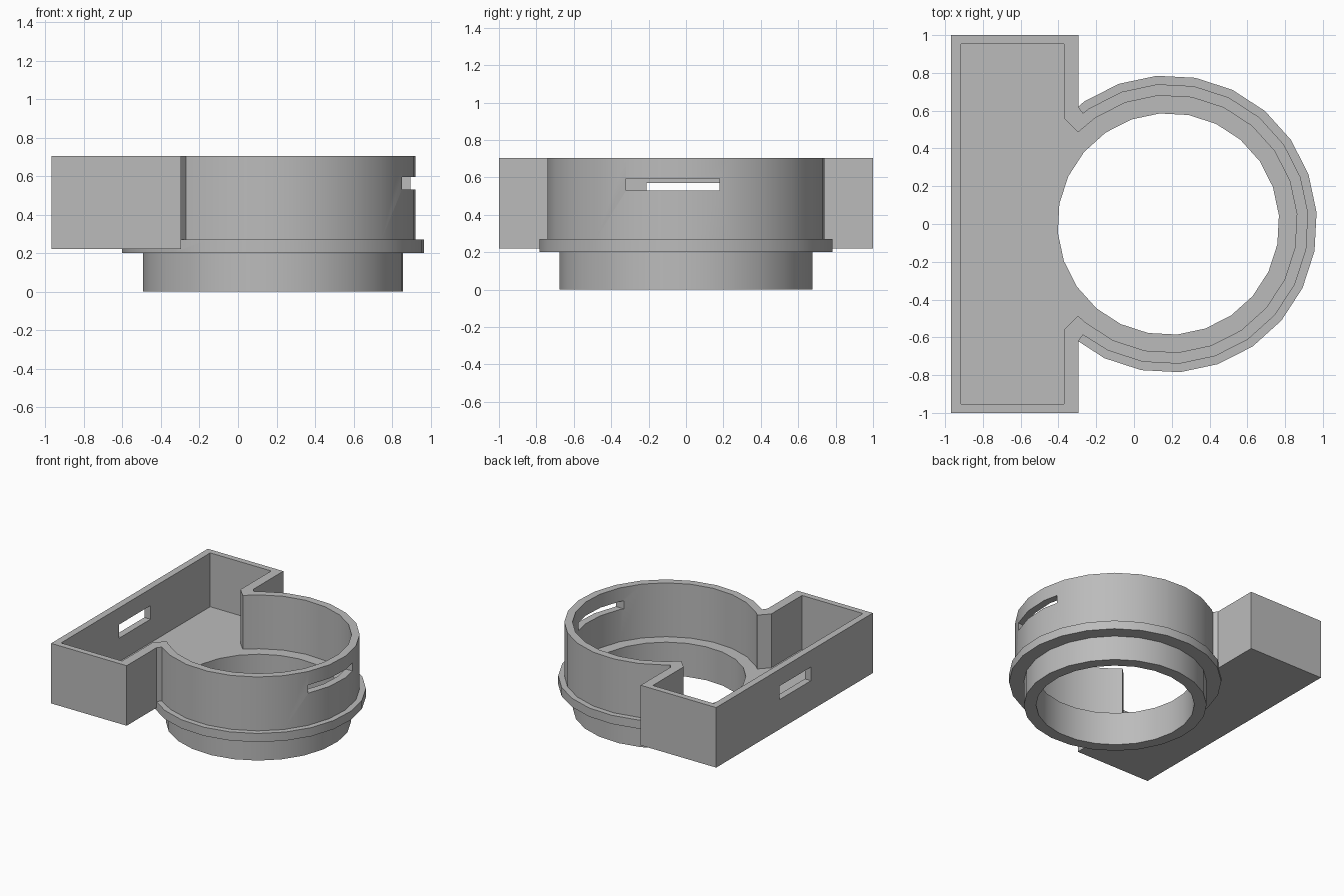
import bpy, bmesh
from math import cos, sin, radians

cube = bpy.data.objects.get("Cube")
if cube:
    bpy.data.objects.remove(cube, do_unlink=True)

CX, SIDES, PHASE = 0.182, 24, 4.5      # ring centre and facets
FLOOR, TOP = 0.27, 0.705

grey = bpy.data.materials.new("plain grey")
grey.use_nodes = True
colour = (0.5, 0.5, 0.5, 1)
grey.diffuse_color = colour
grey.node_tree.nodes["Principled BSDF"].inputs["Base Color"].default_value = colour


def arc(radius, limit=180):
    """Points on the ring, anticlockwise, within +-limit degrees of +x."""
    angles = [PHASE + 360 / SIDES * k for k in range(-SIDES // 2, SIDES // 2)]
    return [(CX + radius * cos(radians(a)), radius * sin(radians(a)))
            for a in angles if abs(a) < limit or limit == 180]


def prism(name, points, z0, z1):
    bm = bmesh.new()
    face = bm.faces.new([bm.verts.new((x, y, z0)) for x, y in points])
    top = bmesh.ops.extrude_face_region(bm, geom=[face])["geom"]
    bmesh.ops.translate(bm, vec=(0, 0, z1 - z0),
                        verts=[v for v in top if isinstance(v, bmesh.types.BMVert)])
    bmesh.ops.recalc_face_normals(bm, faces=bm.faces)
    mesh = bpy.data.meshes.new(name)
    bm.to_mesh(mesh)
    bm.free()
    obj = bpy.data.objects.new(name, mesh)
    bpy.context.collection.objects.link(obj)
    mesh.materials.append(grey)
    return obj


def block(name, x0, x1, y0, y1, z0, z1):
    return prism(name, [(x0, y0), (x1, y0), (x1, y1), (x0, y1)], z0, z1)


def outline(side, ring):
    """Tray corners and neck for y > 0, mirrored round the ring arc."""
    mirrored = [(x, -y) for x, y in side]
    return mirrored + ring + side[::-1]


# Tray and ring wall share one outline, hollowed by a smaller one
outer = outline([(-0.97, 1), (-0.295, 1), (-0.295, 0.62), (-0.27, 0.587)],
                arc(0.742, 126))
inner = outline([(-0.915, 0.952), (-0.37, 0.952), (-0.37, 0.56), (-0.297, 0.485)],
                arc(0.682, 132))
body = prism("housing", outer, 0.22, TOP)

steps = [
    ("UNION", prism("flange", arc(0.787), 0.2, FLOOR)),
    ("UNION", prism("lower_collar", arc(0.678), 0, 0.25)),
    ("DIFFERENCE", prism("cavity_cutter", inner, FLOOR, 0.9)),
    ("DIFFERENCE", prism("bore_cutter", arc(0.587), -0.1, 0.5)),
    ("DIFFERENCE", block("ring_slot_cutter", 0.7, 1.1, -0.32, 0.18, 0.53, 0.595)),
    ("DIFFERENCE", block("tray_slot_cutter", -1.1, -0.85, -0.21, 0.19, 0.46, 0.57)),
]
bpy.ops.object.select_all(action="DESELECT")
bpy.context.view_layer.objects.active = body
body.select_set(True)
for operation, tool in steps:
    tool.hide_render = True
    mod = body.modifiers.new(tool.name, "BOOLEAN")
    mod.operation, mod.object, mod.solver = operation, tool, "EXACT"
    bpy.ops.object.modifier_apply(modifier=mod.name)
    bpy.data.objects.remove(tool, do_unlink=True)

# Round walls shade smoothly, corners stay sharp
bpy.ops.object.shade_smooth_by_angle(angle=radians(25))
